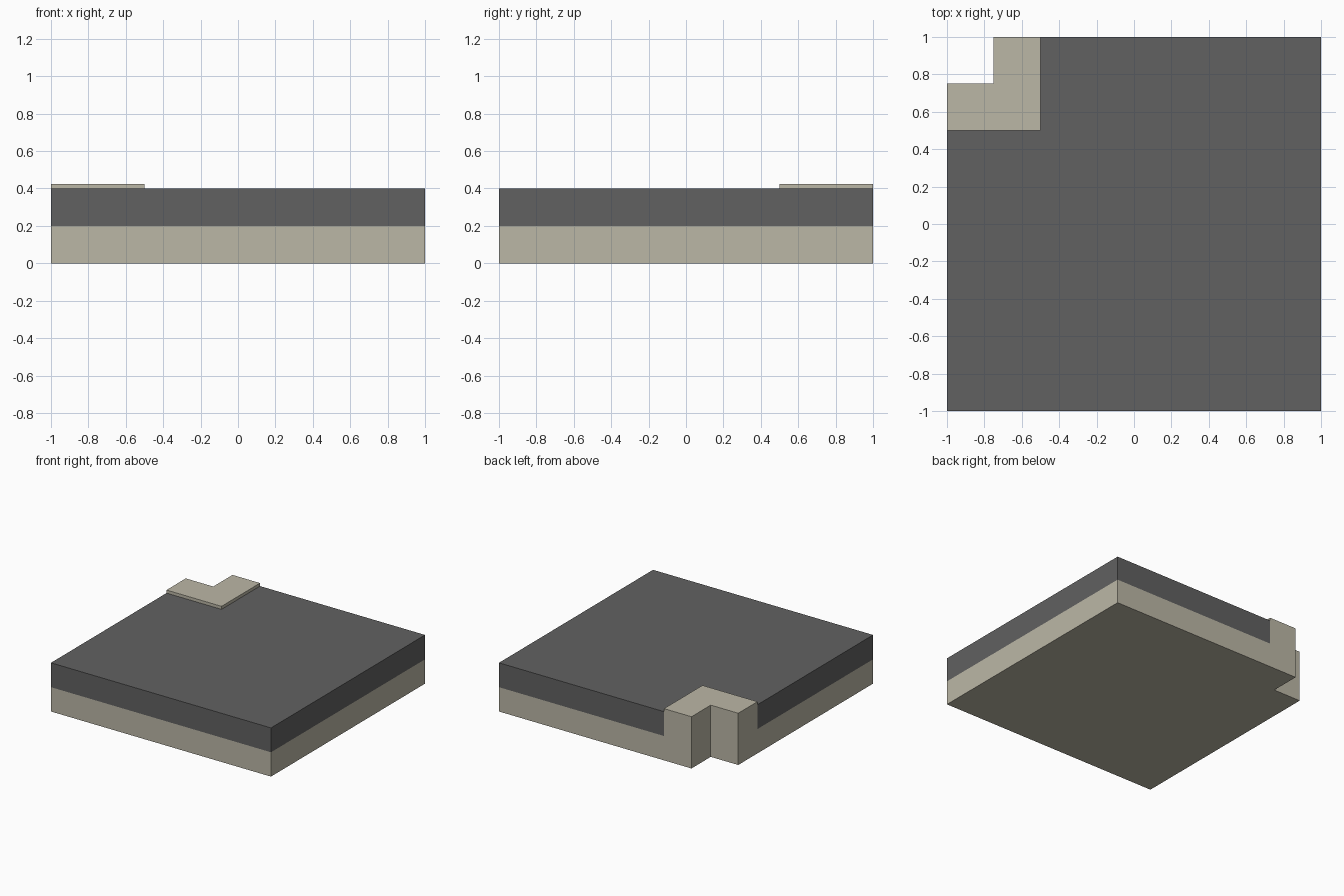
import bpy
import bmesh

cube = bpy.data.objects.get("Cube")
if cube:
    bpy.data.objects.remove(cube, do_unlink=True)


def make_material(name, color):
    mat = bpy.data.materials.new(name)
    mat.use_nodes = True
    mat.diffuse_color = color
    bsdf = next(n for n in mat.node_tree.nodes if n.type == "BSDF_PRINCIPLED")
    bsdf.inputs["Base Color"].default_value = color
    return mat


def make_slab(name, outline, bottom, top, mat):
    """Extrude a counter-clockwise outline from bottom to top."""
    bm = bmesh.new()
    face = bm.faces.new([bm.verts.new((x, y, bottom)) for x, y in outline])
    result = bmesh.ops.extrude_face_region(bm, geom=[face], use_keep_orig=True)
    for item in result["geom"]:
        if isinstance(item, bmesh.types.BMVert):
            item.co.z = top
    bmesh.ops.recalc_face_normals(bm, faces=bm.faces)
    mesh = bpy.data.meshes.new(name)
    bm.to_mesh(mesh)
    bm.free()
    mesh.materials.append(mat)
    obj = bpy.data.objects.new(name, mesh)
    bpy.context.collection.objects.link(obj)
    return obj


def notched_square(size, notch):
    """Square in the back right corner of the tile, with its outer corner cut."""
    far = size - 1
    near = 1 - size
    return [(-1, near), (far, near), (far, 1),
            (notch - 1, 1), (notch - 1, 1 - notch), (-1, 1 - notch)]


concrete = make_material("warm concrete", (0.50, 0.475, 0.383, 1))
asphalt = make_material("dark asphalt", (0.12, 0.12, 0.12, 1))

NOTCH, CURB = 0.25, 0.5
BASE_TOP, ROAD_TOP, CURB_TOP = 0.2, 0.4, 0.425

# Concrete foundation, asphalt surface, and raised corner curb
make_slab("foundation", notched_square(2, NOTCH), 0, BASE_TOP, concrete)
make_slab("road_surface", notched_square(2, CURB), BASE_TOP, ROAD_TOP, asphalt)
make_slab("corner_curb", notched_square(CURB, NOTCH), BASE_TOP, CURB_TOP, concrete)
